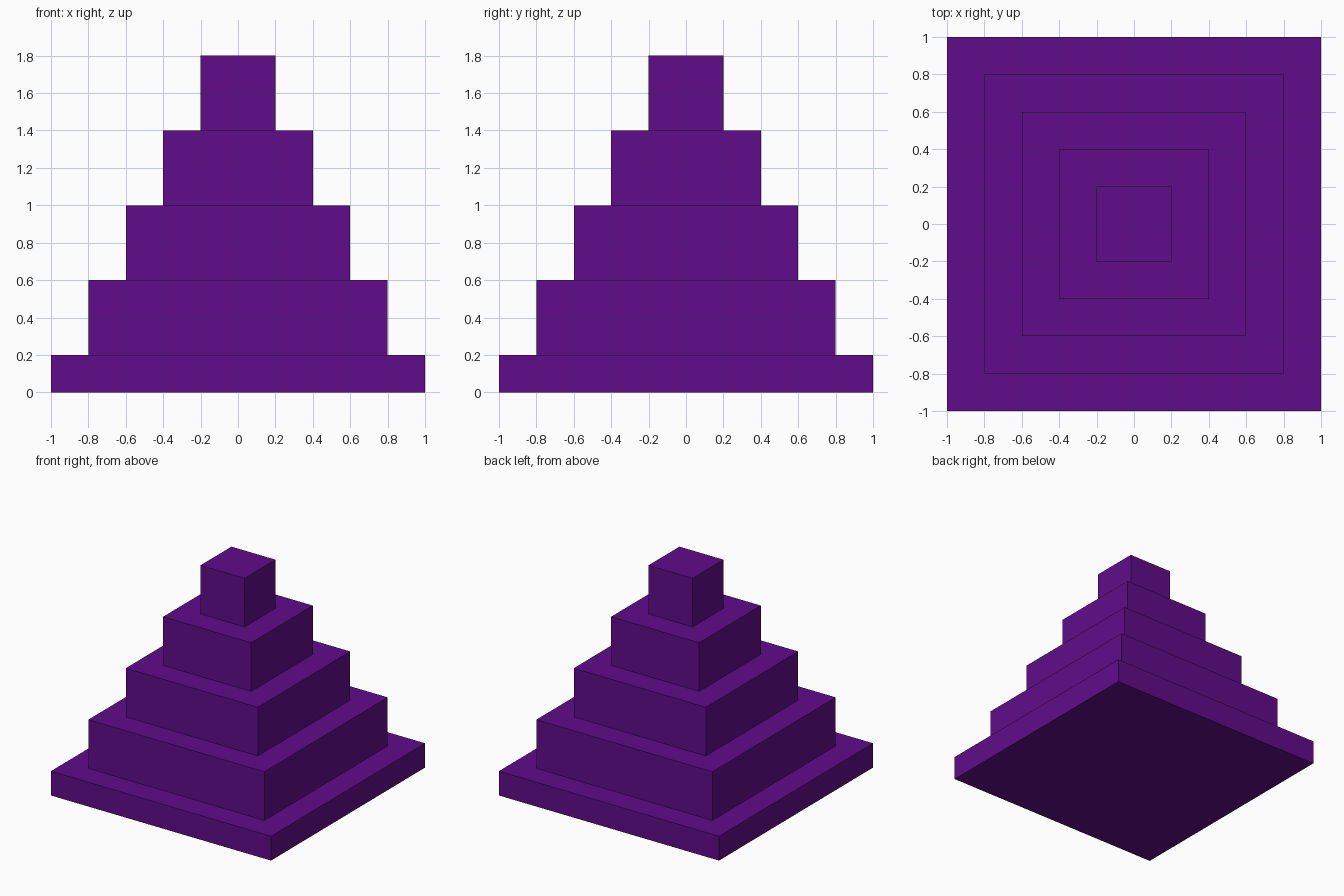
import bpy
import bmesh
from mathutils import Matrix

if "Cube" in bpy.data.objects:
    bpy.data.objects.remove(bpy.data.objects["Cube"])

# One flat colour for the whole model
purple = bpy.data.materials.new("deep_purple")
purple.diffuse_color = (0.117, 0.0037, 0.254, 1.0)
purple.use_nodes = True
purple.node_tree.nodes["Principled BSDF"].inputs["Base Color"].default_value = purple.diffuse_color


def add_tier(name, half_width, bottom, top):
    """Square block centred on the z axis, from bottom to top."""
    bm = bmesh.new()
    size = Matrix.Diagonal((2 * half_width, 2 * half_width, top - bottom, 1))
    place = Matrix.Translation((0, 0, (bottom + top) / 2))
    bmesh.ops.create_cube(bm, size=1, matrix=place @ size)
    mesh = bpy.data.meshes.new(name)
    bm.to_mesh(mesh)
    bm.free()
    mesh.materials.append(purple)
    obj = bpy.data.objects.new(name, mesh)
    bpy.context.collection.objects.link(obj)


# Thin base slab
add_tier("base_slab", 1.0, 0.0, 0.2)

# Four equal-height tiers, each stepping in by 0.2
names = ("lower_tier", "middle_tier", "upper_tier", "top_block")
for i, name in enumerate(names):
    bottom = 0.2 + 0.4 * i
    add_tier(name, 0.8 - 0.2 * i, bottom, bottom + 0.4)
